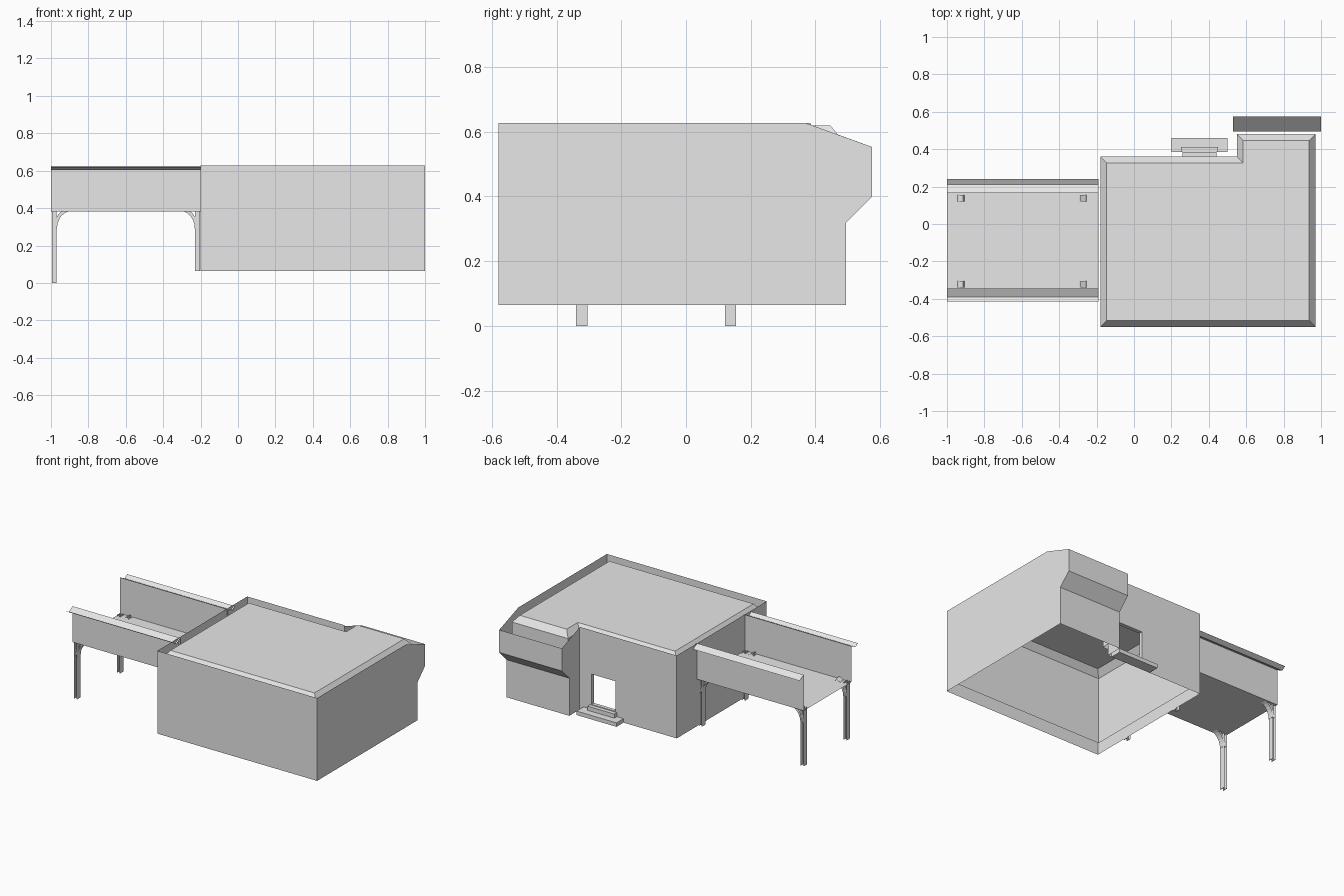
import bpy, bmesh
from math import cos, sin, radians
from mathutils import Vector

cube = bpy.data.objects.get("Cube")
if cube:
    bpy.data.objects.remove(cube)

grey = bpy.data.materials.new("plain grey")
grey.use_nodes = True
grey.diffuse_color = (0.8, 0.8, 0.8, 1)
grey.node_tree.nodes["Principled BSDF"].inputs["Base Color"].default_value = (0.8, 0.8, 0.8, 1)


def make(name, polygons):
    """One flat-shaded object from a list of polygons."""
    bm = bmesh.new()
    for poly in polygons:
        bm.faces.new([bm.verts.new(p) for p in poly])
    bmesh.ops.remove_doubles(bm, verts=bm.verts, dist=1e-5)
    bmesh.ops.recalc_face_normals(bm, faces=bm.faces)
    mesh = bpy.data.meshes.new(name)
    bm.to_mesh(mesh)
    bm.free()
    mesh.materials.append(grey)
    obj = bpy.data.objects.new(name, mesh)
    bpy.context.collection.objects.link(obj)
    return obj


def sweep(profile, axis_a, axis_b, place):
    """Quads joining consecutive profile points between two stations."""
    return [[place(axis_a, p), place(axis_b, p), place(axis_b, q), place(axis_a, q)]
            for p, q in zip(profile, profile[1:])]


def prism(a, b):
    """Closed box between two corners."""
    ring = [(a[0], a[1]), (b[0], a[1]), (b[0], b[1]), (a[0], b[1])]
    faces = [[(x, y, z) for x, y in ring] for z in (a[2], b[2])]
    return faces + sweep(ring + ring[:1], a[2], b[2], lambda z, p: (*p, z))


def wall(p, q, low, high):
    return [(*p, low), (*q, low), (*q, high), (*p, high)]


DOOR_L, DOOR_R, SILL, LINTEL = 0.44, 0.26, 0.125, 0.33


def door_wall(x0, x1, y, low, high):
    """Wall along x with a doorway left open."""
    rects = [(x0, DOOR_R, low, high), (DOOR_L, x1, low, high), (DOOR_R, DOOR_L, LINTEL, high)]
    if low < SILL:
        rects.append((DOOR_R, DOOR_L, low, SILL))
    return [wall((a, y), (b, y), l, h) for a, b, l, h in rects]


BASE, TOP, BACK = 0.065, 0.627, 0.385

# Outer wall shell, open above and below, with an overhanging rear bay
bay = [(0.495, BASE), (0.495, 0.32), (0.575, 0.40), (0.575, 0.553)]
at_x = lambda x, p: (x, *p)
outer = [wall((-0.2, -0.58), (1, -0.58), BASE, TOP),
         wall((-0.2, -0.58), (-0.2, BACK), BASE, TOP)]
outer.append([at_x(1, p) for p in [(-0.58, BASE)] + bay + [(0.37, TOP), (-0.58, TOP)]])
outer.append([at_x(0.53, p) for p in [(BACK, BASE)] + bay + [(BACK, 0.622)]])
outer += sweep(bay, 0.53, 1, at_x)
outer += door_wall(-0.2, 0.53, BACK, BASE, TOP)
make("outer_walls", outer)

# Inner shell carrying the flat roof with its sloped border
foot = [(-0.18, -0.55), (0.97, -0.55), (0.97, 0.48), (0.55, 0.48), (0.55, 0.36), (-0.18, 0.36)]
c = 0.034
signs = [(1, 1), (-1, 1), (-1, -1), (1, -1), (1, -1), (1, -1)]
roof = [(x + c * sx, y + c * sy) for (x, y), (sx, sy) in zip(foot, signs)]
EAVE, ROOF = 0.578, 0.62
inner = [[(*p, ROOF) for p in roof]]
for i in range(6):
    j = (i + 1) % 6
    inner.append([(*foot[i], EAVE), (*foot[j], EAVE), (*roof[j], ROOF), (*roof[i], ROOF)])
    if i != 4:
        inner.append(wall(foot[i], foot[j], SILL, EAVE))
inner += door_wall(-0.18, 0.55, 0.36, SILL, EAVE)
make("inner_walls_and_roof", inner)

# Doorway lining between the two shells
ring = [(DOOR_R, SILL), (DOOR_L, SILL), (DOOR_L, LINTEL), (DOOR_R, LINTEL), (DOOR_R, SILL)]
make("door_lining", sweep(ring, 0.36, BACK, lambda y, p: (p[0], y, p[1])))

# Door steps
make("lower_step", prism((0.2, BACK, BASE), (0.5, 0.46, 0.092)))
make("upper_step", prism((0.25, BACK, 0.092), (0.45, 0.412, 0.12)))

# Raised walkway: deck, side panels and folded gutters
DECK, FRONT, REAR, END = 0.382, -0.345, 0.165, -0.19
make("walkway_deck", [[(-1, FRONT, DECK), (END, FRONT, DECK), (END, REAR, DECK), (-1, REAR, DECK)]])
for name, y, s, tip in (("front", FRONT, -1, 0.07), ("rear", REAR, 1, 0.075)):
    make(name + "_panel", [wall((-1, y), (END, y), DECK, 0.626)])
    gutter = [(y, 0.626), (y + s * 0.045, 0.603), (y + s * tip, 0.62)]
    make(name + "_gutter", sweep(gutter, -1, END, at_x))


# H-section posts with curved braces
def beam(path, width, y0, y1):
    """Two flanges and a web following a path in the xz plane."""
    pts = [Vector(p) for p in path]
    left, right = [], []
    for i, p in enumerate(pts):
        d = (pts[min(i + 1, len(pts) - 1)] - pts[max(i - 1, 0)]).normalized()
        n = Vector((-d.y, d.x)) * width / 2
        left.append(p + n)
        right.append(p - n)
    t = 0.004
    at_y = lambda y, p: (p[0], y, p[1])
    faces = []
    for a, b in ((left, right), (right, left)):
        inside = [p.lerp(q, t / width) for p, q in zip(a, b)]
        loop = a + inside[::-1] + a[:1]
        faces += sweep(loop, y0, y1, at_y)
    mid = (y0 + y1) / 2
    for i in range(len(pts) - 1):
        faces.append([at_y(mid, p) for p in (left[i], left[i + 1], right[i + 1], right[i])])
    return faces


for side, y0 in (("front", -0.34), ("rear", 0.12)):
    y1 = y0 + 0.035
    for place, x, s, foot_z in (("outer", -0.982, 1, 0), ("inner", -0.217, -1, BASE)):
        make(f"{side}_{place}_post", beam([(x, foot_z), (x, 0.39)], 0.025, y0, y1))
        arc = [(x + s * (0.095 - 0.09 * cos(radians(a))), 0.29 + 0.105 * sin(radians(a)))
               for a in range(0, 76, 15)]
        make(f"{side}_{place}_brace", beam(arc, 0.018, y0, y1))
